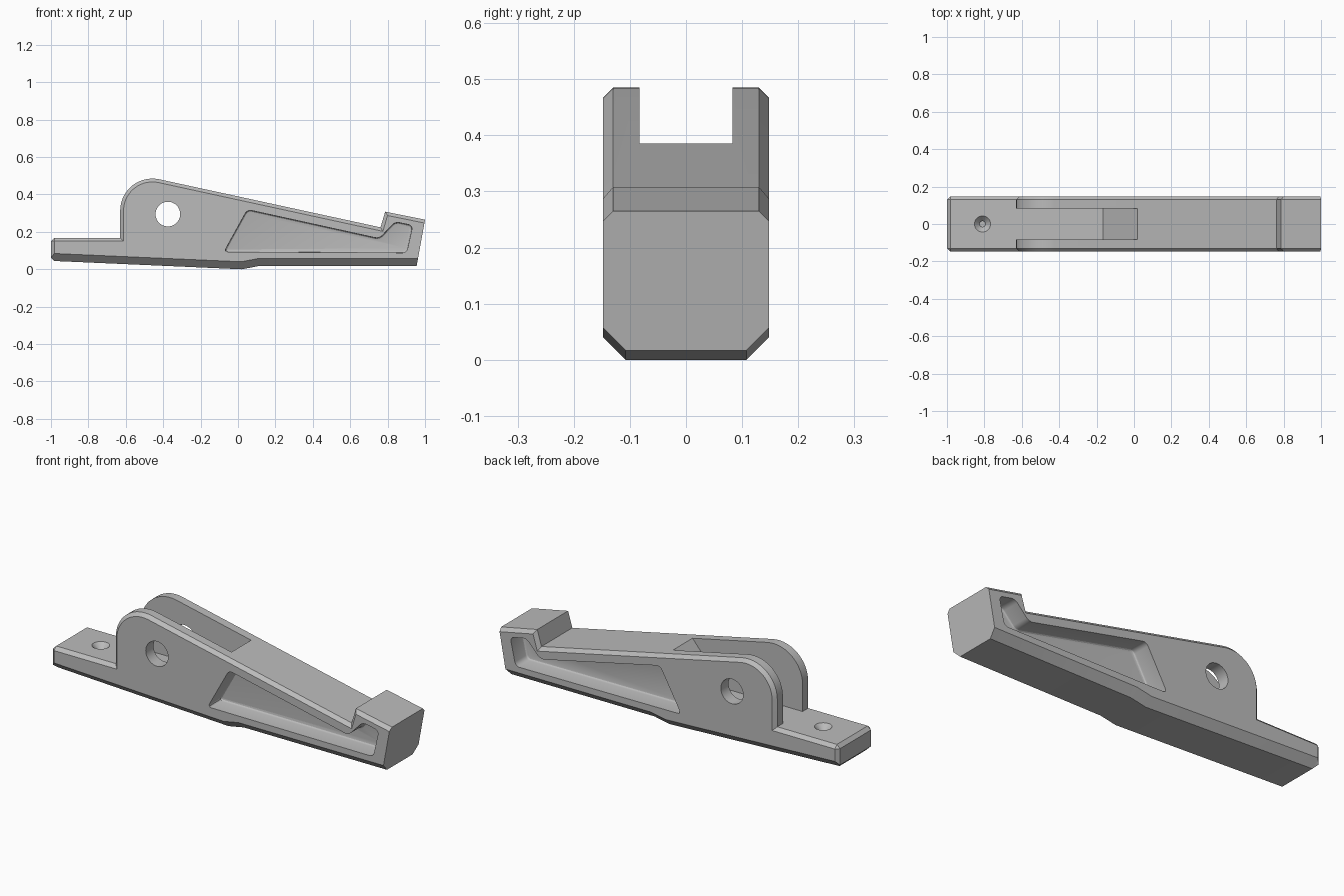
import bpy, bmesh, math
from mathutils import Vector, Matrix

cube = bpy.data.objects.get("Cube")
if cube:
    bpy.data.objects.remove(cube, do_unlink=True)

HALF = 0.148

grey = bpy.data.materials.new("plain grey")
grey.use_nodes = True
colour = (0.5, 0.5, 0.5, 1)
grey.diffuse_color = colour
grey.node_tree.nodes["Principled BSDF"].inputs["Base Color"].default_value = colour


def prism(profile, y0, y1):
    """Extrude an x-z outline from y0 to y1."""
    bm = bmesh.new()
    face = bm.faces.new([bm.verts.new((x, y0, z)) for x, z in profile])
    ext = bmesh.ops.extrude_face_region(bm, geom=[face])
    moved = [v for v in ext["geom"] if isinstance(v, bmesh.types.BMVert)]
    bmesh.ops.translate(bm, verts=moved, vec=(0, y1 - y0, 0))
    bmesh.ops.recalc_face_normals(bm, faces=bm.faces)
    return bm


def make(name, bm):
    mesh = bpy.data.meshes.new(name)
    bm.to_mesh(mesh)
    bm.free()
    obj = bpy.data.objects.new(name, mesh)
    mesh.materials.append(grey)
    bpy.context.collection.objects.link(obj)
    return obj


def along_y(edge):
    a, b = edge.verts
    return abs(a.co.y - b.co.y) > 0.05


def apply(obj, mod):
    bpy.ops.object.select_all(action="DESELECT")
    obj.select_set(True)
    bpy.context.view_layer.objects.active = obj
    bpy.ops.object.modifier_apply(modifier=mod.name)


def cut(obj, bm):
    cutter = make("cutter", bm)
    cutter.hide_render = True
    mod = obj.modifiers.new("cut", "BOOLEAN")
    mod.operation = "DIFFERENCE"
    mod.solver = "EXACT"
    mod.object = cutter
    apply(obj, mod)
    bpy.data.objects.remove(cutter, do_unlink=True)


# Side outline: sloped arm, rounded hinge cheek, flat tail, raised nose
cx, cz, r = -0.458, 0.313, 0.172
start, steps = math.radians(77.8), 14
arc = [(cx + r * math.cos(a), cz + r * math.sin(a))
       for a in (start + (math.pi - start) * i / steps for i in range(steps + 1))]
outline = [(-1, 0.045), (0.02, 0), (0.11, 0.017), (0.955, 0.017),
           (1, 0.265), (0.787, 0.308), (0.762, 0.224)] + arc
outline += [(-0.63, 0.168), (-1, 0.168)]

body_bm = prism(outline, -HALF, HALF)
weight = body_bm.edges.layers.float.new("bevel_weight_edge")
for e in body_bm.edges:
    mid = (e.verts[0].co + e.verts[1].co) / 2
    if along_y(e):
        e[weight] = 0.45 if mid.x < -0.99 else 0
    elif mid.z < 0.04:
        e[weight] = 1
    elif mid.x < 0.96 or mid.z > 0.2:
        e[weight] = 0.45
body = make("lever_body", body_bm)
chamfer = body.modifiers.new("chamfer", "BEVEL")
chamfer.limit_method = "WEIGHT"
chamfer.width = 0.04
chamfer.segments = 1
chamfer.use_clamp_overlap = False
apply(body, chamfer)

# Slot between the hinge cheeks, ending in a ramp
slot = [(-0.8, 0.168), (-0.165, 0.168), (0.02, 0.386), (0.12, 0.504),
        (0.12, 0.7), (-0.8, 0.7)]
cut(body, prism(slot, -0.083, 0.083))

# Rounded pocket on each side
pocket = [(-0.075, 0.093), (0.05, 0.319), (0.755, 0.164), (0.84, 0.254),
          (0.934, 0.234), (0.902, 0.088)]
for side in (-1, 1):
    floor_y = side * 0.048
    bm = prism(pocket, floor_y, side * 0.25)
    bmesh.ops.bevel(bm, geom=[e for e in bm.edges if along_y(e)], offset=0.022,
                    segments=4, profile=0.5, affect="EDGES")
    rim = [e for e in bm.edges if all(abs(v.co.y - floor_y) < 1e-4 for v in e.verts)]
    bmesh.ops.bevel(bm, geom=rim, offset=0.012, segments=3, profile=0.5,
                    affect="EDGES")
    cut(body, bm)


def cone(r1, r2, depth, matrix, sides=40):
    bm = bmesh.new()
    bmesh.ops.create_cone(bm, cap_ends=True, segments=sides, radius1=r1,
                          radius2=r2, depth=depth, matrix=matrix)
    return bm


# Hinge pin hole
cut(body, cone(0.066, 0.066, 1, Matrix.Translation((-0.375, 0, 0.295))
               @ Matrix.Rotation(math.pi / 2, 4, "X")))

# Countersunk adjuster hole in the tail
cut(body, cone(0.016, 0.044, 0.03, Matrix.Translation((-0.81, 0, 0.154)), 32))
cut(body, cone(0.015, 0.015, 0.07, Matrix.Translation((-0.81, 0, 0.125)), 24))

bpy.ops.object.select_all(action="DESELECT")
body.select_set(True)
bpy.context.view_layer.objects.active = body
bpy.ops.object.shade_smooth_by_angle(angle=math.radians(28))
